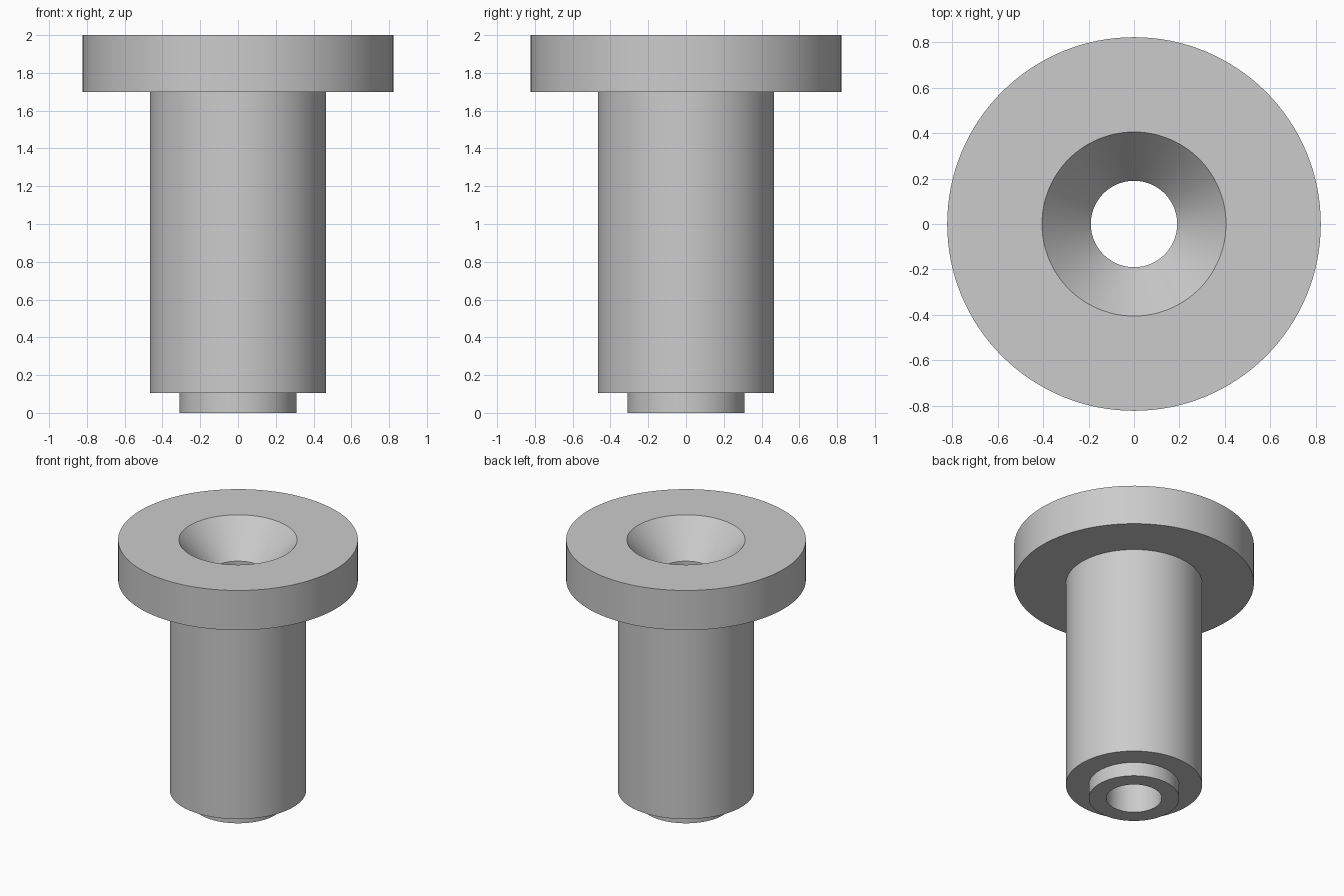
import bpy, bmesh, math

cube = bpy.data.objects.get("Cube")
if cube:
    bpy.data.objects.remove(cube, do_unlink=True)

# Plain grey metal
grey = bpy.data.materials.new("plain_grey")
grey.use_nodes = True
colour = (0.6, 0.6, 0.6, 1.0)
grey.diffuse_color = colour
grey.node_tree.nodes["Principled BSDF"].inputs["Base Color"].default_value = colour

SEGMENTS = 128


def lathe(name, profile):
    """Revolve a closed (radius, height) profile around the z axis."""
    bm = bmesh.new()
    verts = [bm.verts.new((r, 0, z)) for r, z in profile]
    edges = [bm.edges.new((v, verts[(i + 1) % len(verts)]))
             for i, v in enumerate(verts)]
    bmesh.ops.spin(bm, geom=verts + edges, cent=(0, 0, 0), axis=(0, 0, 1),
                   angle=math.tau, steps=SEGMENTS, use_merge=True)
    bmesh.ops.remove_doubles(bm, verts=bm.verts[:], dist=1e-5)
    bmesh.ops.recalc_face_normals(bm, faces=bm.faces[:])
    mesh = bpy.data.meshes.new(name)
    bm.to_mesh(mesh)
    bm.free()
    mesh.materials.append(grey)
    obj = bpy.data.objects.new(name, mesh)
    bpy.context.collection.objects.link(obj)
    bpy.ops.object.select_all(action='DESELECT')
    obj.select_set(True)
    bpy.context.view_layer.objects.active = obj
    bpy.ops.object.shade_smooth_by_angle(angle=math.radians(30))
    return obj


# Main radii and heights
bore, spigot, shank, flange, countersink = 0.19, 0.31, 0.467, 0.822, 0.405
step_z, flange_z, top_z, sink_depth = 0.105, 1.7, 2.0, 0.25

# Flanged bushing with a spigot foot, through bore and conical countersink
lathe("flanged_bushing", [
    (bore, 0), (spigot, 0),
    (spigot, step_z), (shank, step_z),
    (shank, flange_z), (flange, flange_z),
    (flange, top_z), (countersink, top_z),
    (bore, top_z - sink_depth),
])
